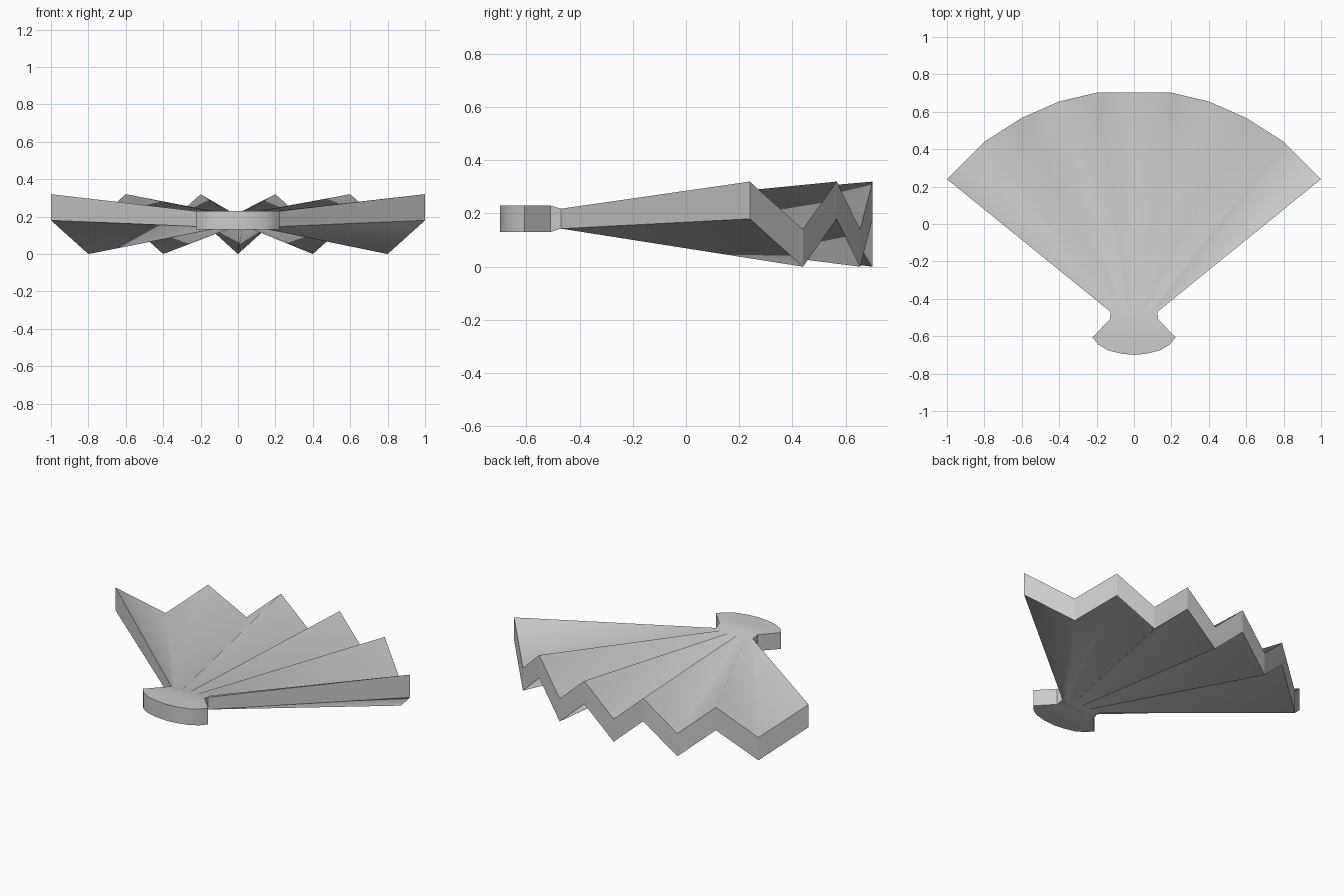
import bpy, bmesh

if "Cube" in bpy.data.objects:
    bpy.data.objects.remove(bpy.data.objects["Cube"])

# outer arc depth by |x| (0, .2, .4 ... 1) and rounded grip outline (right half)
ARC_Y = [0.702, 0.702, 0.655, 0.567, 0.44, 0.24]
GRIP = [(0.13, -0.51), (0.222, -0.607), (0.19, -0.645), (0.14, -0.675), (0.07, -0.693)]
grip_outline = ([(-x, y) for x, y in GRIP] + [(0, -0.7)] + GRIP[::-1])

bm = bmesh.new()


def sheet(top):
    """One pleated skin: outer row, inner row, grip outline."""
    outer, inner = [], []
    for i in range(-5, 6):
        z = (0.18 if i % 2 else 0.0) + (0.14 if top else 0)
        outer.append(bm.verts.new((i * 0.2, ARC_Y[abs(i)], z)))
        inner.append(bm.verts.new((i * 0.025, -0.47, 0.218 if top else 0.143)))
    grip = [bm.verts.new((x, y, 0.23 if top else 0.13)) for x, y in grip_outline]
    faces = [(inner[i], inner[i + 1], outer[i + 1], outer[i]) for i in range(10)]
    faces.append([grip[0], grip[-1]] + inner[::-1])     # neck
    faces.append(grip)                                  # grip face
    for f in faces:
        face = bm.faces.new(f if top else list(f)[::-1])
        face.smooth = True
    # closed rim loop: outer arc right to left, then round the grip
    return outer[::-1] + grip, (outer, inner, grip)


rim_top, (outer_t, inner_t, grip_t) = sheet(True)
rim_bot, (outer_b, inner_b, grip_b) = sheet(False)


def wall(t, b, smooth=False):
    """Rim walls joining the two skins along matching vertex runs."""
    for i in range(len(t) - 1):
        f = bm.faces.new((t[i], b[i], b[i + 1], t[i + 1]))
        f.smooth = smooth
        if smooth:
            for e in f.edges:
                if {e.verts[0], e.verts[1]} in ({t[i], t[i + 1]}, {b[i], b[i + 1]}):
                    e.smooth = False


wall(outer_t[::-1], outer_b[::-1])                                   # pleated edge
wall([outer_t[0], inner_t[0], grip_t[0], grip_t[1]],
     [outer_b[0], inner_b[0], grip_b[0], grip_b[1]])                 # left side
wall(grip_t[1:-1], grip_b[1:-1], smooth=True)                        # grip curve
wall([grip_t[-2], grip_t[-1], inner_t[-1], outer_t[-1]],
     [grip_b[-2], grip_b[-1], inner_b[-1], outer_b[-1]])             # right side

bmesh.ops.recalc_face_normals(bm, faces=bm.faces)
mesh = bpy.data.meshes.new("folding_fan")
bm.to_mesh(mesh)
bm.free()
fan = bpy.data.objects.new("folding_fan", mesh)
bpy.context.collection.objects.link(fan)
